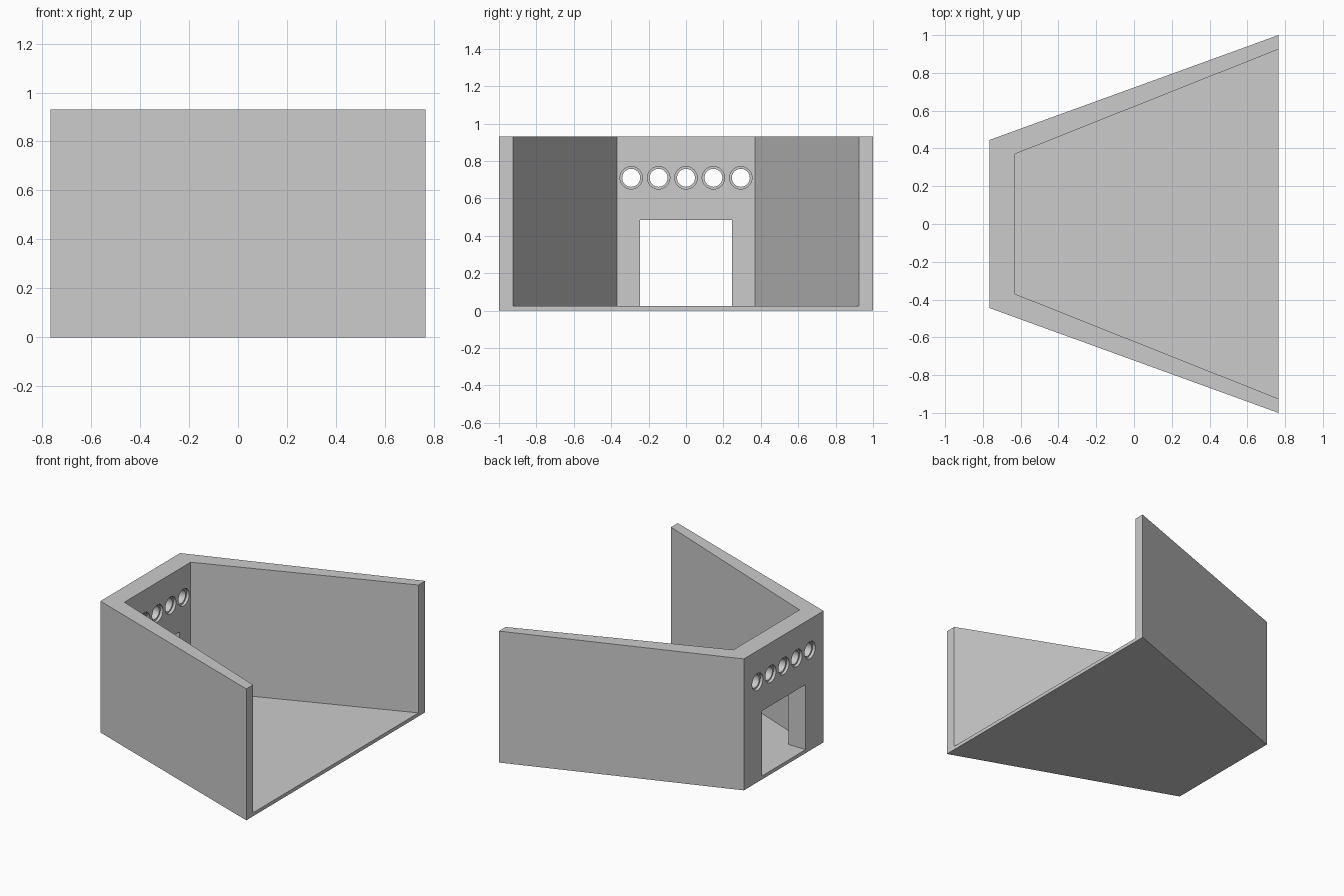
import bpy, bmesh, math
from mathutils import Matrix

if "Cube" in bpy.data.objects:
    bpy.data.objects.remove(bpy.data.objects["Cube"])

HEIGHT, FLOOR = 0.93, 0.025
BACK, FRONT = -0.765, 0.765        # closed end and open end along x
INNER = -0.63                      # inside face of the end wall

grey = bpy.data.materials.new("plain grey")
grey.use_nodes = True
grey.diffuse_color = (0.6, 0.6, 0.6, 1)
grey.node_tree.nodes["Principled BSDF"].inputs["Base Color"].default_value = (0.6, 0.6, 0.6, 1)


def add_object(name, bm):
    bmesh.ops.recalc_face_normals(bm, faces=bm.faces)
    mesh = bpy.data.meshes.new(name)
    bm.to_mesh(mesh)
    bm.free()
    mesh.materials.append(grey)
    obj = bpy.data.objects.new(name, mesh)
    bpy.context.collection.objects.link(obj)
    return obj


def tapered_prism(name, x0, half0, x1, half1, z0, z1):
    """Upright prism on a trapezoid that widens along x."""
    bm = bmesh.new()
    outline = [(x0, -half0), (x1, -half1), (x1, half1), (x0, half0)]
    face = bm.faces.new([bm.verts.new((x, y, z0)) for x, y in outline])
    top = bmesh.ops.extrude_face_region(bm, geom=[face])["geom"]
    verts = [v for v in top if isinstance(v, bmesh.types.BMVert)]
    bmesh.ops.translate(bm, verts=verts, vec=(0, 0, z1 - z0))
    return add_object(name, bm)


def round_cutter(name, radius, x0, x1, y, z):
    """Cylinder lying along x."""
    bm = bmesh.new()
    place = Matrix.Translation(((x0 + x1) / 2, y, z)) @ Matrix.Rotation(math.pi / 2, 4, "Y")
    bmesh.ops.create_cone(bm, cap_ends=True, segments=48, radius1=radius,
                          radius2=radius, depth=x1 - x0, matrix=place)
    return add_object(name, bm)


def cut(target, cutter):
    cutter.hide_render = True
    mod = target.modifiers.new("cut", "BOOLEAN")
    mod.operation, mod.solver, mod.object = "DIFFERENCE", "EXACT", cutter
    bpy.context.view_layer.objects.active = target
    bpy.ops.object.modifier_apply(modifier=mod.name)
    bpy.data.objects.remove(cutter)


# Solid tapered body, hollowed out and open at the wide end and the top
body = tapered_prism("tapered_enclosure", BACK, 0.445, FRONT, 1.0, 0, HEIGHT)
slope = (0.925 - 0.37) / (FRONT - INNER)
reach = FRONT + 0.2
cut(body, tapered_prism("cavity", INNER, 0.37, reach, 0.925 + 0.2 * slope, FLOOR, HEIGHT + 0.2))

# Doorway in the narrow end wall
cut(body, tapered_prism("doorway", BACK - 0.1, 0.245, INNER + 0.1, 0.245, FLOOR, 0.485))

# Row of stepped round holes above the doorway
STEP = 0.02
for i in range(-2, 3):
    y, z = i * 0.1465, 0.71
    cut(body, round_cutter("hole", 0.048, BACK - 0.1, INNER + 0.1, y, z))
    cut(body, round_cutter("outer_step", 0.06, BACK - 0.1, BACK + STEP, y, z))
    cut(body, round_cutter("inner_step", 0.06, INNER - STEP, INNER + 0.1, y, z))

# Round the hole shading, keep all corners crisp
bpy.ops.object.select_all(action="DESELECT")
body.select_set(True)
bpy.context.view_layer.objects.active = body
bpy.ops.object.shade_smooth_by_angle(angle=math.radians(30))
